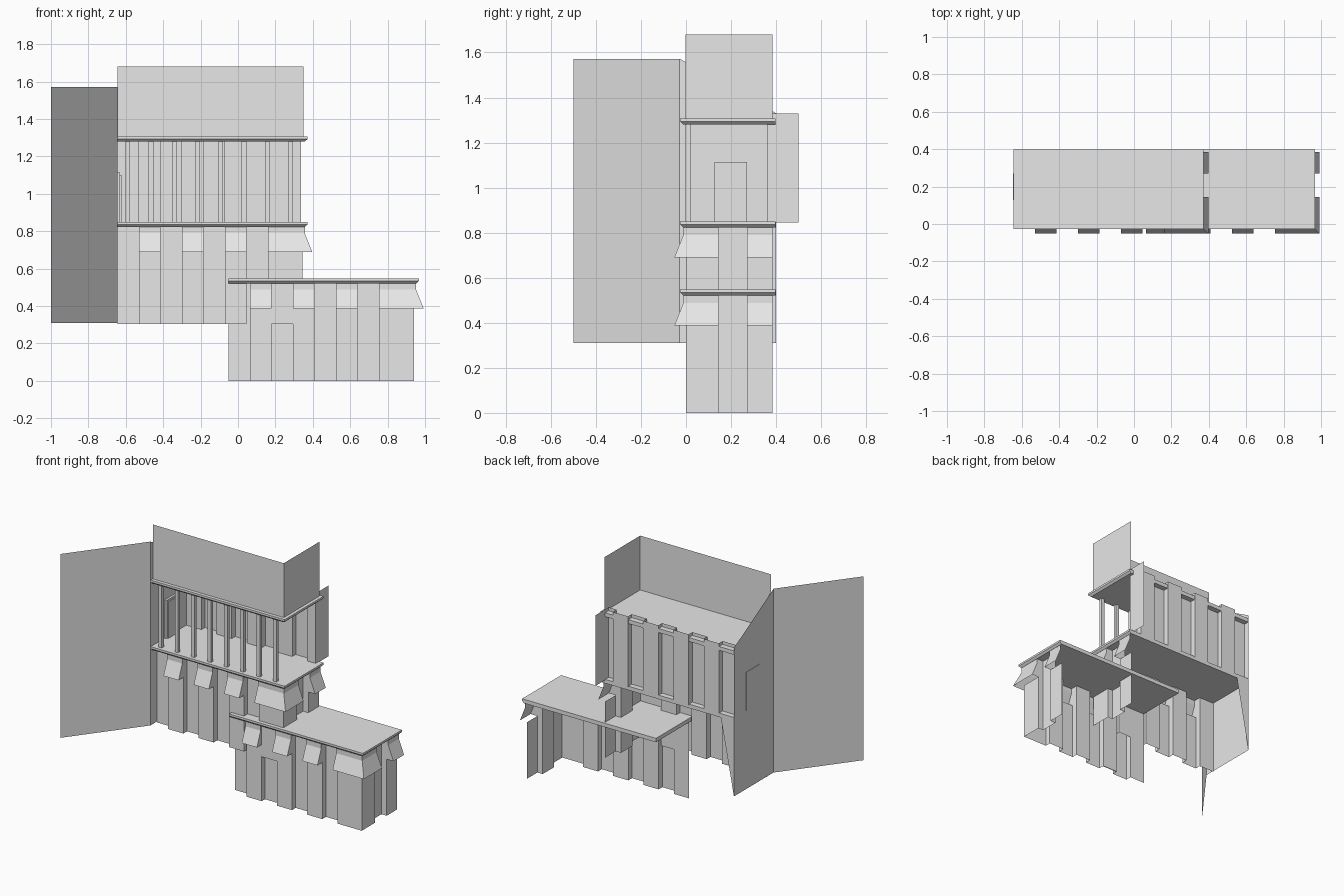
import bpy

if "Cube" in bpy.data.objects:
    bpy.data.objects.remove(bpy.data.objects["Cube"])

grey = bpy.data.materials.new("plain_grey")
grey.diffuse_color = (0.8, 0.8, 0.8, 1)
grey.use_nodes = True
grey.node_tree.nodes["Principled BSDF"].inputs["Base Color"].default_value = grey.diffuse_color


def mesh(name, verts, faces):
    me = bpy.data.meshes.new(name)
    me.from_pydata(verts, [], faces)
    me.materials.append(grey)
    ob = bpy.data.objects.new(name, me)
    bpy.context.collection.objects.link(ob)
    return ob


def loft(name, rows):
    """Sheet joining rows of equally many points, lowest row first."""
    n = len(rows[0])
    faces = [(r * n + i, r * n + i + 1, (r + 1) * n + i + 1, (r + 1) * n + i)
             for r in range(len(rows) - 1) for i in range(n - 1)]
    return mesh(name, [p for row in rows for p in row], faces)


def wall(name, path, z0, z1):
    return loft(name, [[(x, y, z) for x, y in path] for z in (z0, z1)])


def box(name, x0, x1, y0, y1, z0, z1):
    v = [(x, y, z) for z in (z0, z1) for x, y in ((x0, y0), (x1, y0), (x1, y1), (x0, y1))]
    return mesh(name, v, [(3, 2, 1, 0), (4, 5, 6, 7)] +
                [(i, (i + 1) % 4, (i + 1) % 4 + 4, i + 4) for i in range(4)])


LEFT, RIGHT, BACK, STEP, DEEP = -0.645, 0.345, 0.385, 0.115, 0.04
STARTS = [-0.53 + 2 * STEP * i for i in range(4)]


def storey_path(dx, off=0.0):
    """Plan of the pleated front and right walls; off pushes the bays outward."""
    p = [(LEFT, DEEP)]
    for a in STARTS[:3]:
        p += [(a, DEEP), (a, -off), (a + STEP, -off), (a + STEP, DEEP)]
    a, r, d = STARTS[3], RIGHT + off, RIGHT - DEEP
    p += [(a, DEEP), (a, -off), (r, -off), (r, 0.145), (d, 0.145),
          (d, 0.27), (r, 0.27), (r, BACK)]
    return [(x + dx, y) for x, y in p]


def cornice(name, dx, dz):
    """Roof slab with a chamfered lower edge at the front and right."""
    v = []
    for inset, z in ((0.014, 0.823), (0.0, 0.836), (0.0, 0.85)):
        x0, x1, y0, y1 = LEFT + dx, 0.372 + dx - inset, -0.026 + inset, 0.397
        v += [(x, y, z + dz) for x, y in ((x0, y0), (x1, y0), (x1, y1), (x0, y1))]
    f = [(3, 2, 1, 0), (8, 9, 10, 11)]
    for k in (0, 4):
        f += [(k + i, k + (i + 1) % 4, k + 4 + (i + 1) % 4, k + 4 + i) for i in range(4)]
    return mesh(name, v, f)


# two matching shop storeys: pleated walls, flared awnings, roof slab
for label, dx, dz in (("upper", 0.0, 0.0), ("lower", 0.595, -0.302)):
    wall(label + "_wall", storey_path(dx), 0.305 + dz if dz == 0 else 0.0, 0.69 + dz)
    loft(label + "_awnings",
         [[(x, y, z + dz) for x, y in storey_path(dx, off)]
          for off, z in ((0.052, 0.69), (0.012, 0.79), (0.012, 0.825))])
    cornice(label + "_floor_slab", dx, dz)

# gallery roof and parapet
cornice("gallery_roof", 0.0, 0.457)
wall("parapet", [(LEFT, -0.003), (0.35, -0.003), (0.35, BACK)], 1.307, 1.68)

# gallery posts
for i in range(8):
    x = -0.59 + 0.1245 * i
    box("gallery_post", x - 0.0125, x + 0.0125, -0.003, 0.02, 0.85, 1.295)

# pleated back wall with a return at the right end
back = [(LEFT, 0.36)]
for a in STARTS:
    back += [(a, 0.36), (a, 0.4), (a + STEP, 0.4), (a + STEP, 0.36)]
wall("gallery_back_wall", back + [(0.336, 0.36), (0.336, 0.5)], 0.845, 1.33)
mesh("back_corner_brace", [(LEFT, 0.4, 0.305), (LEFT, 0.4, 0.85), (-0.54, 0.4, 0.85)], [(0, 1, 2)])

# sloping left wall and the angled side panel
mesh("left_wall", [(LEFT, -0.028, 0.31), (LEFT, 0.4, 0.31), (LEFT, 0.4, 1.33), (LEFT, -0.028, 1.572)],
     [(0, 1, 2, 3)])
wall("side_panel", [(-1.0, -0.5), (LEFT, -0.028)], 0.31, 1.572)

# doors
box("gallery_door_frame", -0.648, -0.63, 0.127, 0.27, 0.85, 1.113)
box("gallery_door", -0.63, -0.624, 0.137, 0.26, 0.85, 1.1)
box("street_door", 0.182, 0.293, 0.035, 0.04, 0.0, 0.305)
